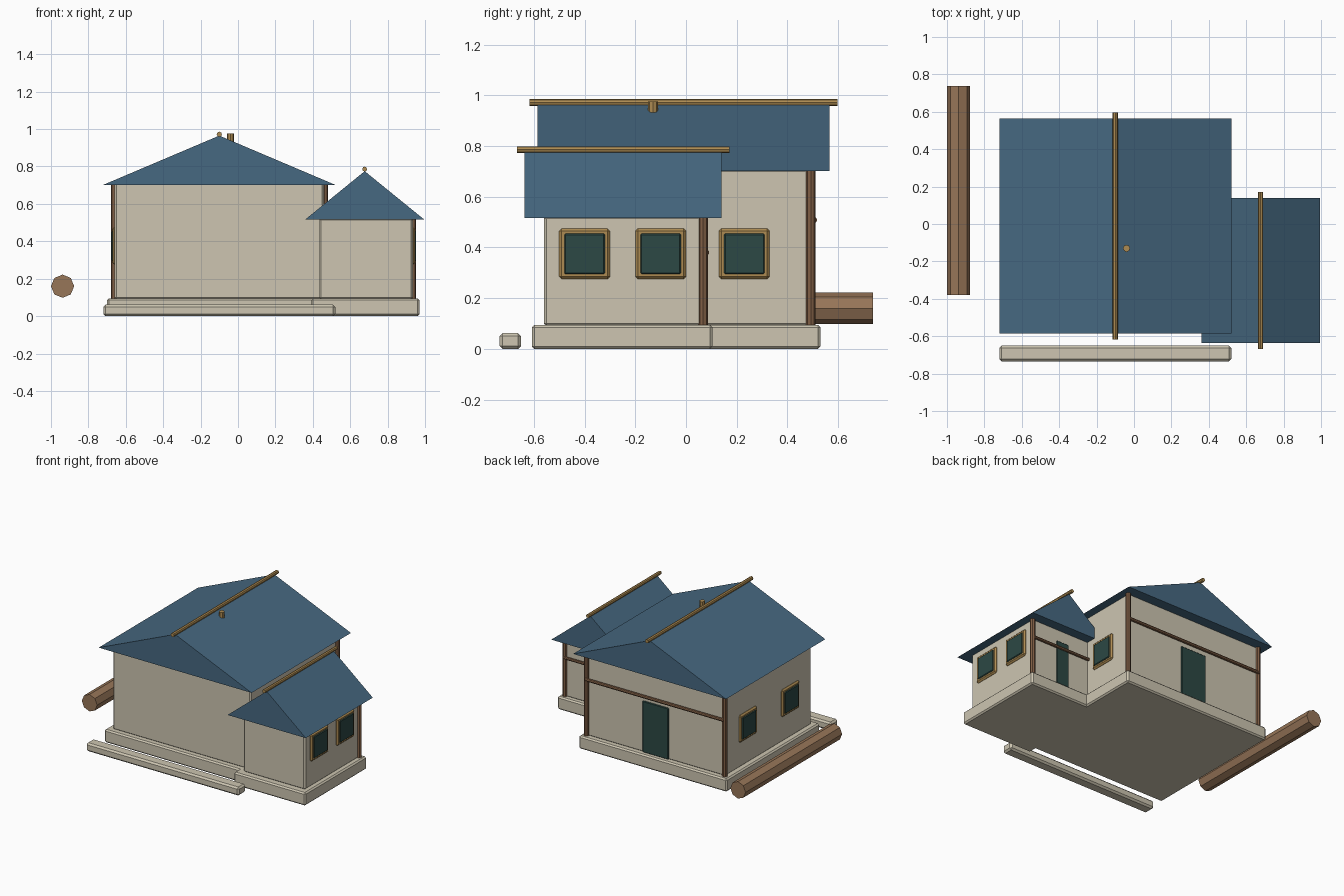
import bpy
import bmesh
from math import pi
from mathutils import Vector

cube = bpy.data.objects.get("Cube")
if cube:
    bpy.data.objects.remove(cube, do_unlink=True)


def material(name, rgb):
    m = bpy.data.materials.new(name)
    m.use_nodes = True
    m.diffuse_color = (*rgb, 1)
    bsdf = next(n for n in m.node_tree.nodes if n.type == 'BSDF_PRINCIPLED')
    bsdf.inputs["Base Color"].default_value = (*rgb, 1)
    return m


PLASTER = material("cream plaster", (0.61, 0.56, 0.44))
ROOF = material("slate blue roof", (0.062, 0.14, 0.22))
TIMBER = material("brown timber", (0.22, 0.115, 0.06))
LOG = material("light brown log", (0.31, 0.18, 0.098))
TRIM = material("tan trim", (0.42, 0.26, 0.085))
GLASS = material("dark green glass", (0.025, 0.065, 0.058))


def finish(name, bm, mat):
    bmesh.ops.recalc_face_normals(bm, faces=bm.faces)
    mesh = bpy.data.meshes.new(name)
    bm.to_mesh(mesh)
    bm.free()
    mesh.materials.append(mat)
    ob = bpy.data.objects.new(name, mesh)
    bpy.context.collection.objects.link(ob)
    return ob


def box(name, lo, hi, mat, bevel=0.01):
    """Box between two corners with chamfered edges."""
    lo, hi = Vector(lo), Vector(hi)
    bm = bmesh.new()
    bmesh.ops.create_cube(bm, size=1)
    for v in bm.verts:
        v.co = (lo + hi) / 2 + v.co * (hi - lo)
    ob = finish(name, bm, mat)
    if bevel:
        mod = ob.modifiers.new("chamfer", 'BEVEL')
        mod.width = bevel
        mod.segments = 1
    return ob


def pole(name, start, end, radius, mat):
    """Eight-sided pole between two points."""
    start, end = Vector(start), Vector(end)
    bm = bmesh.new()
    bmesh.ops.create_cone(bm, cap_ends=True, segments=8, radius1=radius,
                          radius2=radius, depth=(end - start).length)
    ob = finish(name, bm, mat)
    ob.location = (start + end) / 2
    axis = end - start
    if abs(axis.y) > 0:
        ob.rotation_euler.x = pi / 2
    elif abs(axis.x) > 0:
        ob.rotation_euler.y = pi / 2
    return ob


def gable_roof(name, x0, x1, y0, y1, eave, apex):
    """Solid triangular prism with its ridge along y."""
    bm = bmesh.new()
    profile = [(x0, eave), (x1, eave), ((x0 + x1) / 2, apex)]
    face = bm.faces.new([bm.verts.new((x, y0, z)) for x, z in profile])
    new = bmesh.ops.extrude_face_region(bm, geom=[face])["geom"]
    for v in new:
        if isinstance(v, bmesh.types.BMVert):
            v.co.y = y1
    finish(name, bm, ROOF)


def window(name, wall_x, y, side):
    """Square framed window on a wall facing +x or -x."""
    for part, half, out, mat, bev in (("frame", 0.1, 0.012, TRIM, 0.01),
                                      ("glass", 0.08, 0.018, GLASS, 0.005)):
        xs = sorted((wall_x - side * 0.02, wall_x + side * out))
        box(name + "_" + part, (xs[0], y - half, 0.375 - half),
            (xs[1], y + half, 0.375 + half), mat, bev)


# Main house
box("main_plinth", (-0.70, -0.55, 0), (0.50, 0.53, 0.095), PLASTER)
box("main_walls", (-0.66, -0.51, 0.09), (0.46, 0.49, 0.71), PLASTER)
gable_roof("main_roof", -0.72, 0.52, -0.585, 0.565, 0.702, 0.965)
pole("main_ridge_beam", (-0.10, -0.617, 0.972), (-0.10, 0.597, 0.972), 0.014, TRIM)
pole("roof_peg", (-0.04, -0.13, 0.92), (-0.04, -0.13, 0.976), 0.019, TRIM)

# Side annex
box("annex_plinth", (0.39, -0.608, 0), (0.97, 0.105, 0.095), PLASTER)
box("annex_walls", (0.435, -0.56, 0.09), (0.935, 0.07, 0.525), PLASTER)
gable_roof("annex_roof", 0.36, 0.995, -0.636, 0.14, 0.517, 0.775)
pole("annex_ridge_beam", (0.677, -0.667, 0.786), (0.677, 0.172, 0.786), 0.013, TRIM)

# Timber frame on the back walls
for name, x, y, top in (("main_left_post", 0.462, 0.492, 0.705),
                        ("main_right_post", -0.66, 0.492, 0.705),
                        ("annex_post", 0.934, 0.068, 0.52)):
    pole(name, (x, y, 0.095), (x, y, top), 0.018, TIMBER)
pole("main_rail", (-0.66, 0.505, 0.508), (0.462, 0.505, 0.508), 0.012, TIMBER)
pole("annex_rail", (0.44, 0.081, 0.38), (0.934, 0.081, 0.38), 0.011, TIMBER)

# Back doors
box("main_door", (-0.205, 0.47, 0.095), (0.005, 0.499, 0.47), GLASS, 0.004)
box("annex_door", (0.63, 0.05, 0.095), (0.73, 0.078, 0.43), GLASS, 0.004)

# Windows
window("annex_front_window", 0.935, -0.40, 1)
window("annex_back_window", 0.935, -0.10, 1)
window("main_left_window", 0.46, 0.23, 1)
window("main_right_front_window", -0.66, -0.26, -1)
window("main_right_back_window", -0.66, 0.23, -1)

# Yard pieces
box("front_step", (-0.72, -0.735, 0), (0.52, -0.65, 0.062), PLASTER, 0.012)
pole("yard_log", (-0.938, -0.38, 0.16), (-0.938, 0.738, 0.16), 0.062, LOG)
